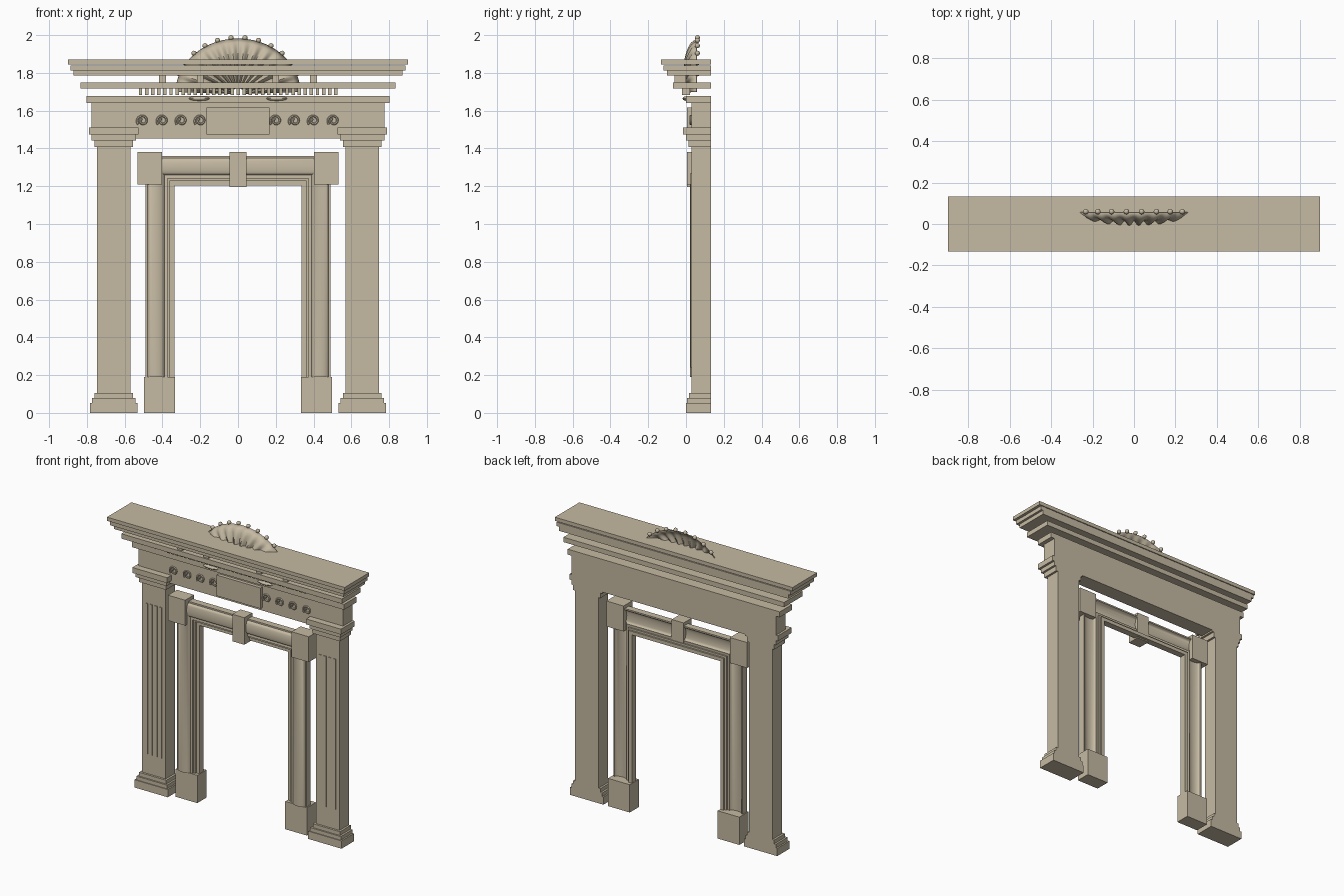
import bpy, bmesh, math

old = bpy.data.objects.get("Cube")
if old:
    bpy.data.objects.remove(old, do_unlink=True)

stone = bpy.data.materials.new("warm_stone")
stone.use_nodes = True
COLOR = (0.56, 0.49, 0.365, 1)
stone.diffuse_color = COLOR
bsdf = stone.node_tree.nodes["Principled BSDF"]
bsdf.inputs["Base Color"].default_value = COLOR
bsdf.inputs["Roughness"].default_value = 0.8


def finish(name, bm, smooth=False):
    bmesh.ops.recalc_face_normals(bm, faces=bm.faces)
    mesh = bpy.data.meshes.new(name)
    bm.to_mesh(mesh)
    bm.free()
    mesh.materials.append(stone)
    ob = bpy.data.objects.new(name, mesh)
    bpy.context.collection.objects.link(ob)
    if smooth:
        bpy.ops.object.select_all(action='DESELECT')
        ob.select_set(True)
        bpy.context.view_layer.objects.active = ob
        bpy.ops.object.shade_smooth_by_angle(angle=math.radians(35))
    return ob


def add_box(bm, x0, x1, y0, y1, z0, z1):
    verts = bmesh.ops.create_cube(bm, size=1)["verts"]
    for v in verts:
        v.co.x = x1 if v.co.x > 0 else x0
        v.co.y = y1 if v.co.y > 0 else y0
        v.co.z = z1 if v.co.z > 0 else z0


def boxes(name, items):
    bm = bmesh.new()
    for item in items:
        add_box(bm, *item)
    return finish(name, bm)


BACK = 0.133

# Frieze and the stepped, open-jointed cornice: half width, front, bottom, top
layers = {
    "frieze": (0.775, 0.03, 1.453, 1.64),
    "architrave_slab": (0.803, 0.0, 1.64, 1.677),
    "dentil_slab": (0.835, -0.07, 1.717, 1.75),
    "cornice_lower": (0.87, -0.1, 1.785, 1.813),
    "cornice_middle": (0.886, -0.118, 1.813, 1.84),
    "mantel_shelf": (0.9, -0.132, 1.845, 1.87),
}
for name, (w, front, z0, z1) in layers.items():
    boxes(name, [(-w, w, front, BACK, z0, z1)])

# Rows of small blocks in the cornice joints
boxes("dentils", [(x - 0.009, x + 0.009, -0.02, 0.02, 1.684, 1.717)
                  for x in (-0.516 + i * 0.0323 for i in range(33))])
boxes("modillions", [(x - 0.018, x + 0.018, -0.06, 0.0, 1.75, 1.785)
                     for x in (-0.4, -0.2, 0.2, 0.4)])

# Plaque in the middle of the frieze
boxes("plaque", [(-0.166, 0.166, 0.006, 0.04, 1.475, 1.617)])

# Pilasters with stepped base, stepped capital and thin fluting strips
for side, name in ((-1, "right"), (1, "left")):
    c = side * 0.658
    boxes(name + "_pilaster", [(c - 0.089, c + 0.089, 0.03, BACK, 0.1, 1.46)])
    boxes(name + "_pilaster_base", [
        (c - w, c + w, front, BACK, z0, z1) for w, front, z0, z1 in (
            (0.126, 0.0, 0, 0.053), (0.116, 0.006, 0.053, 0.078), (0.103, 0.016, 0.078, 0.104))])
    boxes(name + "_capital", [
        (c - w, c + w, front, BACK, z0, z1) for w, front, z0, z1 in (
            (0.132, -0.015, 1.473, 1.51), (0.117, 0.0, 1.443, 1.473), (0.103, 0.014, 1.408, 1.443))])
    boxes(name + "_flutes", [
        (c + d - 0.009, c + d + 0.009, 0.025, 0.035, 0.24, 1.27)
        for d in (-0.054, -0.018, 0.018, 0.054)])
    # Plinth and corner block of the inner surround
    boxes(name + "_plinth", [sorted((side * 0.333, side * 0.497)) + [0.035, BACK, 0, 0.19]])
    boxes(name + "_corner_block", [sorted((side * 0.403, side * 0.533)) + [0.004, 0.1, 1.208, 1.382]])
boxes("keystone", [(-0.045, 0.045, 0.004, 0.09, 1.197, 1.382)])

# Mitred moulding around the opening: offset from the inner edge, depth
front_line = [(0, 0.062), (0.024, 0.062), (0.024, 0.05), (0.037, 0.05), (0.037, 0.04), (0.05, 0.04)]
for i in range(9):
    a = math.pi * i / 8
    front_line.append((0.1 - 0.045 * math.cos(a), 0.042 - 0.022 * math.sin(a)))
front_line += [(0.155, 0.042)]
section = front_line + [(t, y + 0.045) for t, y in reversed(front_line)]
bm = bmesh.new()
rings = []
for side, low in ((-1, True), (-1, False), (1, False), (1, True)):
    rings.append([bm.verts.new((side * (0.335 + t), y, 0.19 if low else 1.205 + t))
                  for t, y in section])
n = len(section)
for r0, r1 in zip(rings, rings[1:]):
    for i in range(n):
        j = (i + 1) % n
        bm.faces.new((r0[i], r0[j], r1[j], r1[i]))
bm.faces.new(rings[0])
bm.faces.new(rings[-1])
finish("opening_moulding", bm, True)


# Carved spiral scrolls on the frieze
def tube(bm, path, radius, sides=6):
    prev = None
    for k, (x, y, z) in enumerate(path):
        a, b = path[max(k - 1, 0)], path[min(k + 1, len(path) - 1)]
        dx, dz = b[0] - a[0], b[2] - a[2]
        length = math.hypot(dx, dz)
        ring = []
        for s in range(sides):
            t = math.tau * s / sides
            off = radius * math.cos(t) / length
            ring.append(bm.verts.new((x - dz * off, y + radius * math.sin(t), z + dx * off)))
        if prev:
            for s in range(sides):
                e = (s + 1) % sides
                bm.faces.new((prev[s], prev[e], ring[e], ring[s]))
        else:
            bm.faces.new(ring)
        prev = ring
    bm.faces.new(prev)


bm = bmesh.new()
for cx in (-0.505, -0.4, -0.3, -0.2, 0.2, 0.3, 0.4, 0.505):
    path = []
    for k in range(25):
        a = math.radians(220 - 20 * k)
        r = 0.031 - 0.0009 * k
        path.append((cx + r * math.cos(a), 0.025, 1.547 + r * math.sin(a)))
    tube(bm, path, 0.006)
finish("frieze_scrolls", bm, True)

# Fluted shell crest: a fan of ridges with a smooth rim
CZ, AX, BZ = 1.69, 0.33, 0.29
STEP = math.radians(12.6)
bm = bmesh.new()
grid = []
for i in range(113):
    a = (i / 8 - 7) * STEP
    row = []
    for k in range(13):
        r = 0.1 + 0.9 * k / 12
        bulge = 0.055 * math.sqrt(max(0.0, 1 - max(0.0, (r - 0.4) / 0.6) ** 2))
        groove = 0.05 * r * (1 - r) * math.cos(math.tau * a / STEP)
        row.append(bm.verts.new((AX * r * math.sin(a), 0.057 - bulge + groove,
                                 CZ + BZ * r * math.cos(a))))
    grid.append(row)
for p, q in zip(grid, grid[1:]):
    for k in range(12):
        bm.faces.new((p[k], q[k], q[k + 1], p[k + 1]))
shell = finish("shell_crest", bm, True)
solid = shell.modifiers.new("thickness", 'SOLIDIFY')
solid.thickness = 0.005
solid.offset = 0

# Beads around the shell rim
bm = bmesh.new()
for i in range(14):
    a = (i - 6.5) * STEP
    beads = bmesh.ops.create_uvsphere(bm, u_segments=12, v_segments=8, radius=0.0135)["verts"]
    bmesh.ops.translate(bm, verts=beads, vec=(0.335 * math.sin(a), 0.06, CZ + 0.298 * math.cos(a)))
finish("shell_beads", bm, True)

# Curled ends under the shell
bm = bmesh.new()
for side in (-1, 1):
    curl = bmesh.ops.create_uvsphere(bm, u_segments=16, v_segments=8, radius=1)["verts"]
    bmesh.ops.scale(bm, verts=curl, vec=(0.056, 0.018, 0.012))
    bmesh.ops.translate(bm, verts=curl, vec=(side * 0.205, 0.0, 1.664))
finish("shell_curls", bm, True)
